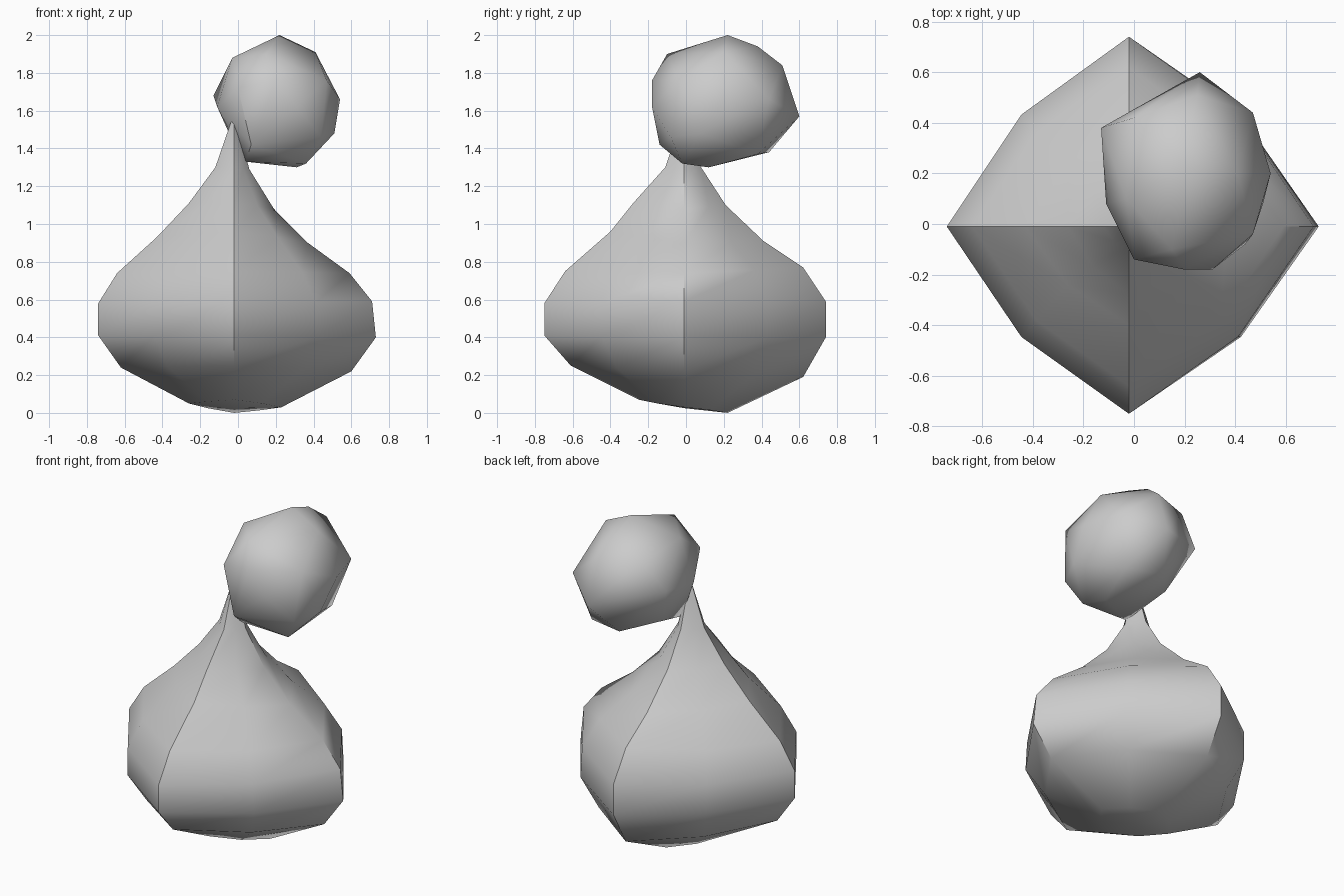
import bpy, bmesh
from mathutils import Vector

if "Cube" in bpy.data.objects:
    bpy.data.objects.remove(bpy.data.objects["Cube"])


def finish(bm, name, angle):
    bmesh.ops.recalc_face_normals(bm, faces=bm.faces)
    mesh = bpy.data.meshes.new(name)
    bm.to_mesh(mesh)
    bm.free()
    obj = bpy.data.objects.new(name, mesh)
    bpy.context.collection.objects.link(obj)
    bpy.ops.object.select_all(action='DESELECT')
    obj.select_set(True)
    bpy.context.view_layer.objects.active = obj
    bpy.ops.object.shade_smooth_by_angle(angle=angle)
    return obj


# Body: eight-sided pear; each ring is (reach, z) to the right, back, left, front
CX, CY = -0.02, -0.01
RINGS = [
    ((0.25, 0.03), (0.23, 0.00), (0.24, 0.05), (0.24, 0.07)),
    ((0.62, 0.22), (0.63, 0.19), (0.60, 0.24), (0.60, 0.25)),
    ((0.75, 0.40), (0.75, 0.40), (0.72, 0.41), (0.74, 0.41)),
    ((0.73, 0.59), (0.75, 0.59), (0.72, 0.58), (0.74, 0.58)),
    ((0.61, 0.74), (0.63, 0.77), (0.62, 0.74), (0.63, 0.75)),
    ((0.39, 0.90), (0.42, 0.91), (0.41, 0.93), (0.39, 0.96)),
    ((0.21, 1.08), (0.22, 1.10), (0.24, 1.11), (0.27, 1.11)),
    ((0.08, 1.29), (0.09, 1.30), (0.10, 1.30), (0.10, 1.30)),
]
DIRS = [Vector((1, 0, 0)), Vector((0, 1, 0)), Vector((-1, 0, 0)), Vector((0, -1, 0))]
DIAGONAL = 0.59   # pulls the in-between corners towards a diamond plan

bm = bmesh.new()
loops = []
for ring in RINGS:
    loop = []
    for i in range(4):
        (r, z), (r2, z2) = ring[i], ring[(i + 1) % 4]
        a, b = DIRS[i] * r, DIRS[(i + 1) % 4] * r2
        d = (a + b) * DIAGONAL
        loop.append(bm.verts.new((CX + a.x, CY + a.y, z)))
        loop.append(bm.verts.new((CX + d.x, CY + d.y, (z + z2) / 2)))
    loops.append(loop)
for lo, hi in zip(loops, loops[1:]):
    for i in range(8):
        j = (i + 1) % 8
        bm.faces.new((lo[i], lo[j], hi[j], hi[i]))
base = bm.verts.new((CX, CY, 0.025))
tip = bm.verts.new((CX, CY, 1.59))
for i in range(8):
    j = (i + 1) % 8
    bm.faces.new((base, loops[0][j], loops[0][i]))
    bm.faces.new((tip, loops[-1][i], loops[-1][j]))
finish(bm, "pear_body", 0.8)

# Head: faceted blob stretched over a few corner points
CORNERS = [
    (.22, .22, 2.0), (.41, .20, 1.91), (-.03, .10, 1.88), (.15, -.10, 1.90),
    (.22, .38, 1.94), (.25, .51, 1.84), (.00, .42, 1.84), (.47, .44, 1.66),
    (.26, .60, 1.57), (-.13, .38, 1.68), (.54, .20, 1.66), (.47, -.04, 1.76),
    (.51, .08, 1.48), (.31, -.18, 1.62), (.20, -.18, 1.76), (.00, -.14, 1.72),
    (-.11, .08, 1.62), (.07, -.14, 1.42), (.44, -.08, 1.46), (.04, -.02, 1.33),
    (.31, .12, 1.30), (.36, -.02, 1.32), (.38, .38, 1.37), (.15, .44, 1.38),
    (-.02, .25, 1.42),
]
bm = bmesh.new()
for c in CORNERS:
    bm.verts.new(c)
bmesh.ops.convex_hull(bm, input=bm.verts)
bmesh.ops.delete(bm, geom=[v for v in bm.verts if not v.link_faces], context='VERTS')
finish(bm, "round_head", 0.8)
